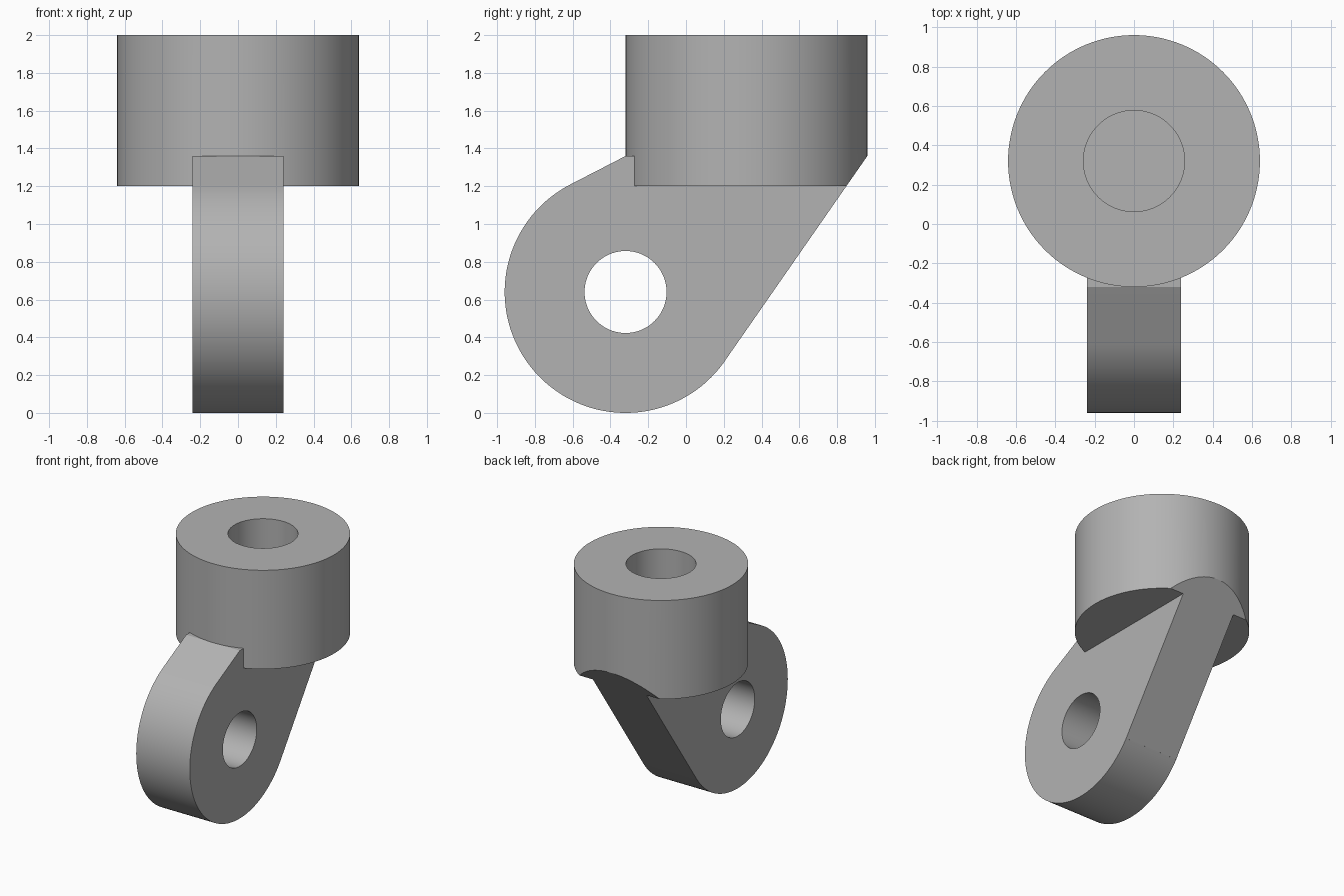
import bpy, bmesh
from math import cos, sin, acos, atan2, hypot, pi, radians
from mathutils import Matrix, Vector

if "Cube" in bpy.data.objects:
    bpy.data.objects.remove(bpy.data.objects["Cube"])

R = 0.64                  # outer radius of boss and lug eye
EYE = Vector((-0.32, R))  # lug eye centre in (y, z)
BOSS_Y = 0.32
SEAT = 1.36               # top of the lug, floor of the bore

grey = bpy.data.materials.new("plain_grey")
grey.use_nodes = True
colour = (0.45, 0.45, 0.45, 1)
grey.diffuse_color = colour
grey.node_tree.nodes["Principled BSDF"].inputs["Base Color"].default_value = colour


def make(name, bm):
    bmesh.ops.recalc_face_normals(bm, faces=bm.faces)
    mesh = bpy.data.meshes.new(name)
    bm.to_mesh(mesh)
    bm.free()
    mesh.materials.append(grey)
    obj = bpy.data.objects.new(name, mesh)
    bpy.context.collection.objects.link(obj)
    return obj


def cylinder(name, radius, depth, matrix):
    bm = bmesh.new()
    bmesh.ops.create_cone(bm, cap_ends=True, segments=128, radius1=radius,
                          radius2=radius, depth=depth, matrix=matrix)
    return make(name, bm)


def prism(name, profile, half):
    """Extrude a (y, z) profile across x."""
    bm = bmesh.new()
    face = bm.faces.new([bm.verts.new((-half, y, z)) for y, z in profile])
    new = bmesh.ops.extrude_face_region(bm, geom=[face])["geom"]
    bmesh.ops.translate(bm, vec=(2 * half, 0, 0),
                        verts=[v for v in new if isinstance(v, bmesh.types.BMVert)])
    return make(name, bm)


def combine(target, tool, operation):
    tool.hide_render = True
    mod = target.modifiers.new(operation.title(), "BOOLEAN")
    mod.operation, mod.solver, mod.object = operation, "EXACT", tool
    bpy.context.view_layer.objects.active = target
    bpy.ops.object.modifier_apply(modifier=mod.name)
    bpy.data.objects.remove(tool)


# Tangent lines from the eye to the front and back of the boss
front = Vector((BOSS_Y - R, SEAT))
back = Vector((BOSS_Y + R, SEAT))
start = pi / 2 + acos(R / (front - EYE).length)
d = back - EYE
end = atan2(d.y, d.x) - acos(R / d.length) + 2 * pi
normal = Vector((cos(end), sin(end)))
tangent = EYE + R * normal
slope = (back - tangent).normalized()

# Lug: rounded eye, rising to the boss, slightly oversize at the back
steps = 96
last = end - radians(1.5)
arc = [EYE + R * Vector((cos(a), sin(a)))
       for a in (start + (last - start) * i / steps for i in range(steps + 1))]
high = back - slope * 0.14
profile = [front] + arc + [tangent + normal * 0.03, high + normal * 0.03, (0.3, SEAT)]
lug = prism("lug", profile, 0.24)

# Boss joined to the lug
bracket = cylinder("bracket", R, 0.8, Matrix.Translation((0, BOSS_Y, 1.6)))
combine(bracket, lug, "UNION")

# Sloping back cut across boss and lug
low, top = tangent - slope * 0.5, back + slope * 0.5
cutter = prism("slope_cutter", [low, low + normal, top + normal, top], 1)
combine(bracket, cutter, "DIFFERENCE")

# Blind bore in the boss and through hole in the eye
bore = cylinder("bore_cutter", 0.257, 1, Matrix.Translation((0, BOSS_Y, SEAT + 0.5)))
combine(bracket, bore, "DIFFERENCE")
pin = cylinder("pin_cutter", 0.217, 1,
               Matrix.Translation((0, EYE.x, EYE.y)) @ Matrix.Rotation(pi / 2, 4, "Y"))
combine(bracket, pin, "DIFFERENCE")

bpy.ops.object.select_all(action="DESELECT")
bracket.select_set(True)
bpy.context.view_layer.objects.active = bracket
bpy.ops.object.shade_smooth_by_angle(angle=radians(25))
